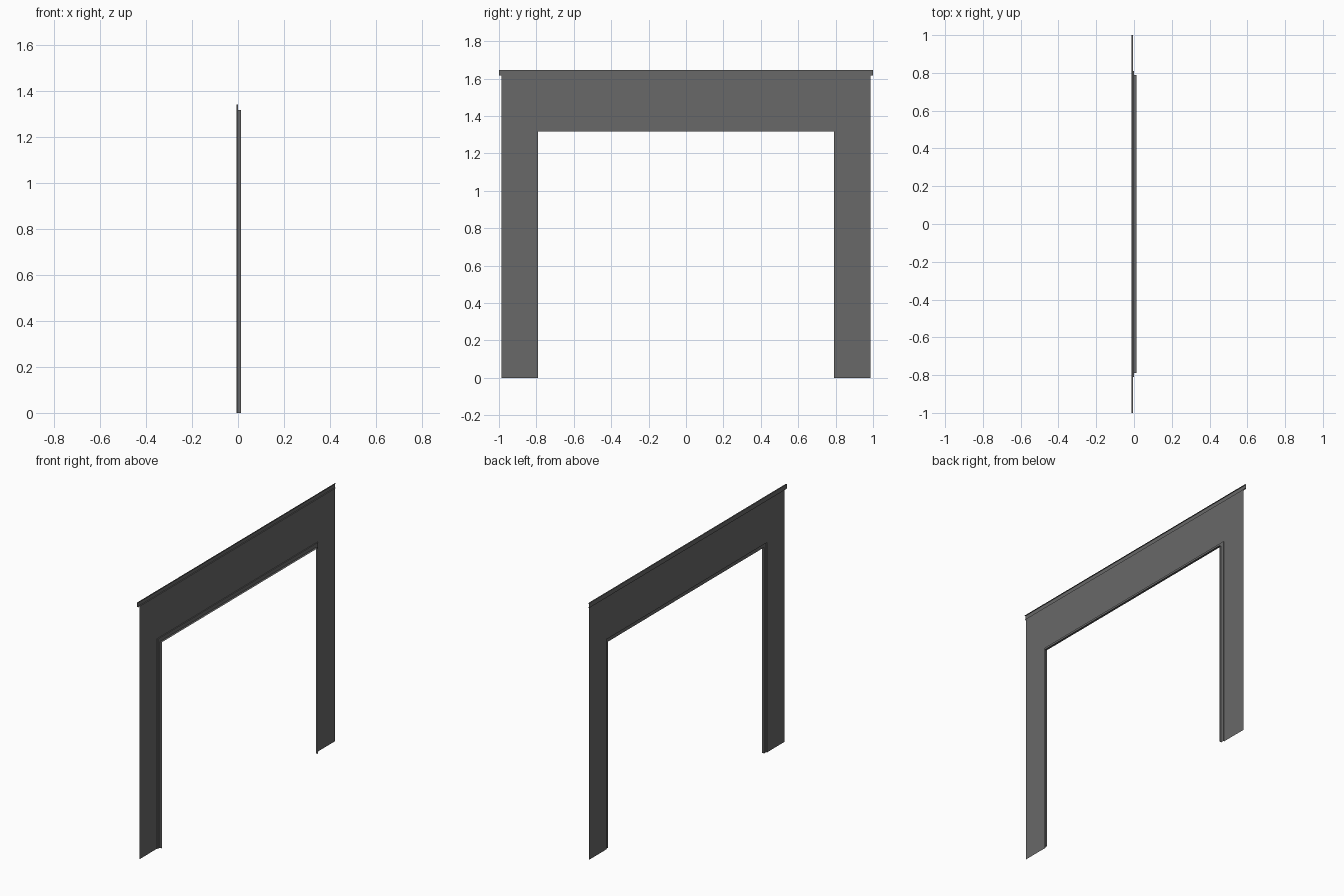
import bpy

if "Cube" in bpy.data.objects:
    bpy.data.objects.remove(bpy.data.objects["Cube"])

mat = bpy.data.materials.new("dark grey metal")
mat.diffuse_color = (0.14, 0.14, 0.14, 1)
mat.use_nodes = True
mat.node_tree.nodes["Principled BSDF"].inputs["Base Color"].default_value = mat.diffuse_color


def strip_object(name, rings):
    """Join neighbouring point rows with quads."""
    n = len(rings[0])
    verts = [p for ring in rings for p in ring]
    faces = []
    for r in range(len(rings) - 1):
        for i in range(n - 1):
            a, b = r * n + i, (r + 1) * n + i
            faces.append((a, a + 1, b + 1, b))
    mesh = bpy.data.meshes.new(name)
    mesh.from_pydata(verts, [], faces)
    mesh.materials.append(mat)
    ob = bpy.data.objects.new(name, mesh)
    bpy.context.collection.objects.link(ob)
    return ob


def arch(x, w, h):
    """Open square arch outline standing on the ground."""
    return [(x, -w, 0), (x, -w, h), (x, w, h), (x, w, 0)]


PANEL_X, STEP_X, BACK_X, FRONT_X = -0.006, 0.0, 0.0135, -0.0135

# flat surround panel: two legs and a lintel
strip_object("surround_panel", [arch(PANEL_X, 0.987, 1.618),
                                arch(PANEL_X, 0.81, 1.343)])

# stepped rebate lining the opening
strip_object("opening_trim", [arch(PANEL_X, 0.81, 1.343),
                              arch(STEP_X, 0.81, 1.343),
                              arch(STEP_X, 0.79, 1.318),
                              arch(BACK_X, 0.79, 1.318)])

# projecting lip along the top, open at its ends
lip = [(PANEL_X, 1.617), (FRONT_X, 1.617), (FRONT_X, 1.646), (PANEL_X, 1.646)]
strip_object("top_lip", [[(x, y, z) for x, z in lip] for y in (-1, 1)])
